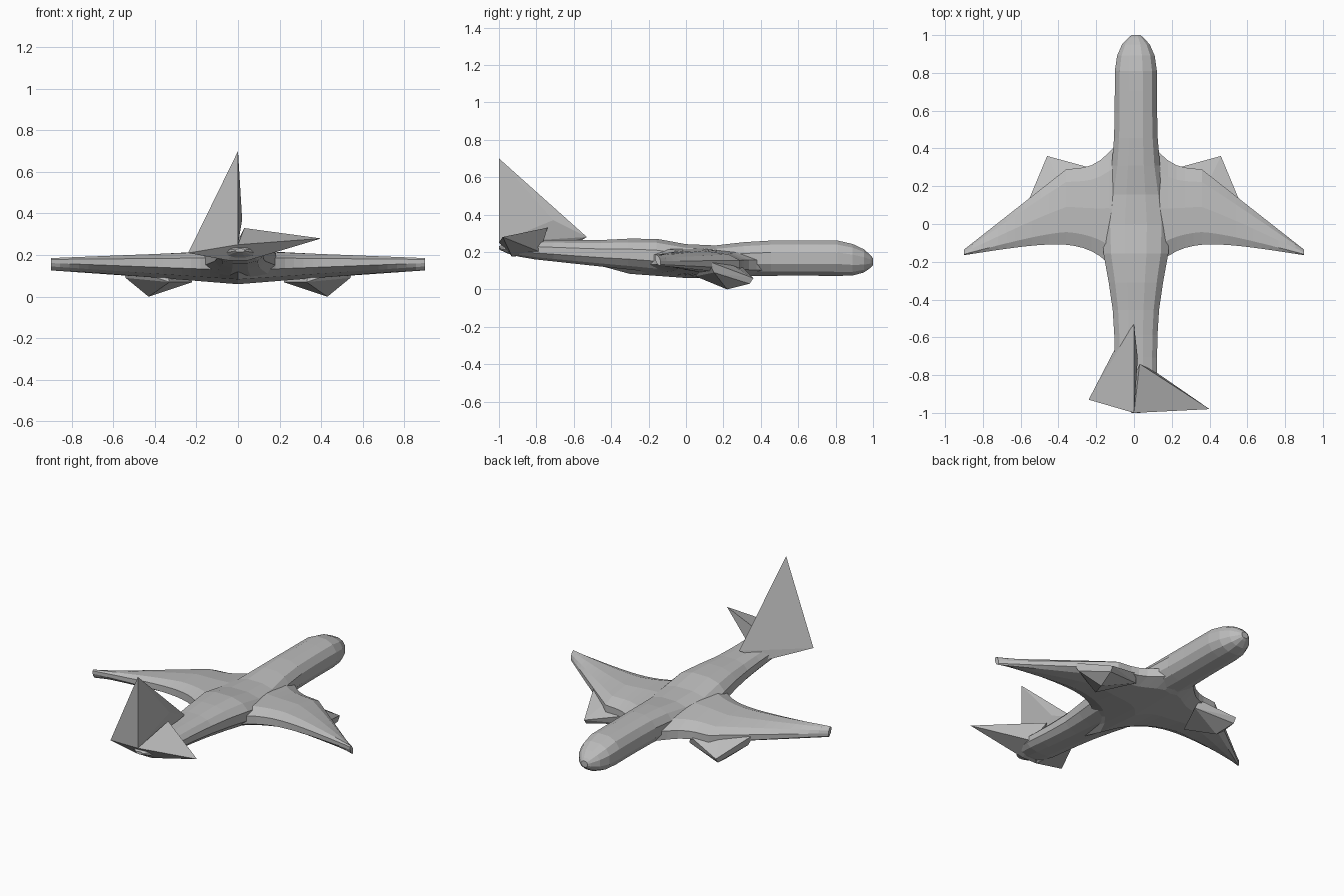
import bpy, bmesh, math

cube = bpy.data.objects.get("Cube")
if cube:
    bpy.data.objects.remove(cube)

colour = (.5, .5, .5, 1)
grey = bpy.data.materials.new("plain grey")
grey.use_nodes = True
grey.diffuse_color = colour
grey.node_tree.nodes["Principled BSDF"].inputs["Base Color"].default_value = colour


def finish(name, bm, mirrored=False):
    """Turn the working mesh into a named grey object, optionally mirrored across x."""
    bmesh.ops.recalc_face_normals(bm, faces=bm.faces)
    mesh = bpy.data.meshes.new(name)
    bm.to_mesh(mesh)
    bm.free()
    mesh.materials.append(grey)
    obj = bpy.data.objects.new(name, mesh)
    bpy.context.collection.objects.link(obj)
    if mirrored:
        obj.modifiers.new("mirror", "MIRROR").use_mirror_merge = False


def loft(name, rings, mirrored=False):
    """Skin a list of equal point rings and cap both ends."""
    bm = bmesh.new()
    loops = [[bm.verts.new(point) for point in ring] for ring in rings]
    for near, far in zip(loops, loops[1:]):
        for i in range(len(near)):
            bm.faces.new((near[i - 1], near[i], far[i], far[i - 1]))
    bm.faces.new(loops[0])
    bm.faces.new(loops[-1])
    finish(name, bm, mirrored)


def hull(name, points, mirrored=False):
    """Wrap a faceted solid around a few corner points."""
    bm = bmesh.new()
    for point in points:
        bm.verts.new(point)
    result = bmesh.ops.convex_hull(bm, input=bm.verts)
    loose = [item for item in set(result["geom_interior"] + result["geom_unused"])
             if isinstance(item, bmesh.types.BMVert)]
    bmesh.ops.delete(bm, geom=loose, context="VERTS")
    finish(name, bm, mirrored)


def oval(sides):
    """Slightly boxy unit outline, starting half a step round."""
    for i in range(sides):
        angle = math.tau * (i + .5) / sides
        yield tuple(math.copysign(abs(value) ** .85, value)
                    for value in (math.cos(angle), math.sin(angle)))


def bump(value, width):
    """Soft bell curve used to blend the wing roots into the body."""
    return math.exp(-(value / width) ** 2)


def body_ring(y):
    """Body section: swollen at the wings, rounded at the nose and tail."""
    beyond = max(abs(y) - .8, 0) / .2
    taper = math.sqrt(max(1 - beyond ** 2, .04))
    half_width = (.115 + .07 * bump(y + .05, .3)) * taper
    bottom = .07 + .11 * max(-y, 0)
    top = .265 - .03 * bump(y - .1, .2) + .015 * bump(y + .2, .15)
    middle, half_height = (top + bottom) / 2, (top - bottom) / 2 * taper
    if y > 0:
        middle -= .02 * beyond
    return [(half_width * u + .01, y, middle + half_height * v) for u, v in oval(12)]


def wing_ring(x):
    """Wing section: swept straight edges that flare towards the root."""
    front = min(.585 - .8 * x, .3) + .2 * bump(x, .15)
    back = -.03 - .15 * x - .45 * math.exp(-x / .14)
    bottom, top = .06 + .08 * x, .225 - .05 * x
    middle, half_height = (top + bottom) / 2, (top - bottom) / 2
    return [(x, (front + back) / 2 + (front - back) / 2 * u,
             middle + half_height * v - .015 * u) for u, v in oval(10)]


# Fuselage with stations packed closer at both rounded ends
steps = 20
loft("fuselage", [body_ring(math.sin(math.pi * (i / steps - .5))) for i in range(steps + 1)])

# Pair of swept wings
loft("wings", [wing_ring(.9 * i / steps) for i in range(steps + 1)], mirrored=True)

# Angular engine pods under the leading edges
hull("engine_pods", [(.46, .36, .06), (.46, .34, .03), (.43, .22, 0), (.54, .15, .09),
                     (.24, .3, .12), (.22, .28, .07), (.33, .05, .07),
                     (.36, .15, .19), (.56, .12, .15)], mirrored=True)

# Tail pieces share the pointed rear end and the keel
tail_end = (0, -1, .25)
keel = [(side * .05, -.93, .175) for side in (-1, 1)]
hull("tail_fin", [(0, -1, .7), tail_end, keel[0], (-.24, -.93, .21),
                  (0, -.53, .28), (.02, -.71, .37), (-.1, -.66, .2)])
hull("left_tailplane", [(.4, -.98, .28), tail_end, *keel, (.03, -.74, .33), (.11, -.78, .2)])
